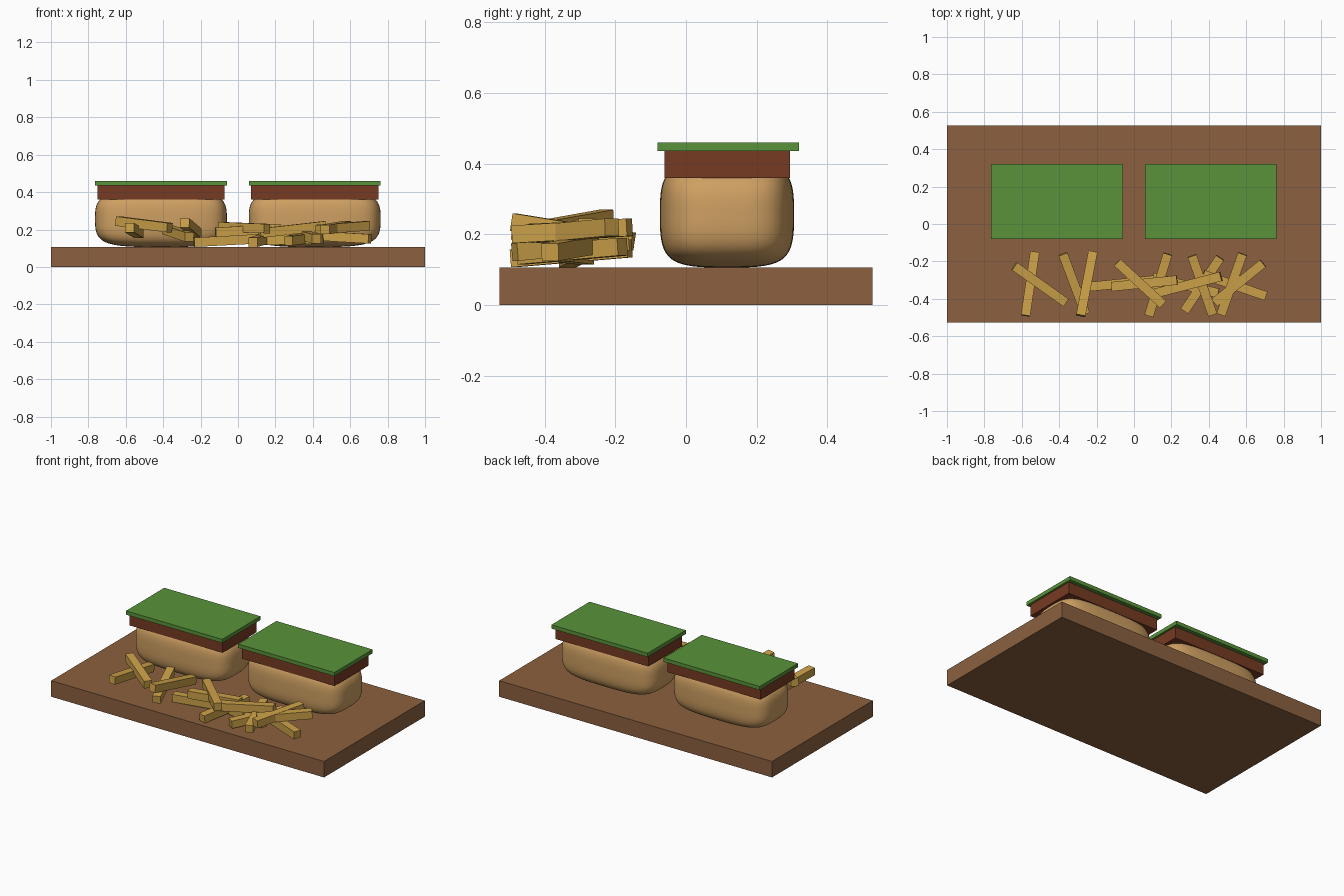
import bpy, bmesh
from mathutils import Vector

cube = bpy.data.objects.get("Cube")
if cube:
    bpy.data.objects.remove(cube, do_unlink=True)


def material(name, r, g, b):
    m = bpy.data.materials.new(name)
    m.use_nodes = True
    m.diffuse_color = (r, g, b, 1)
    m.node_tree.nodes["Principled BSDF"].inputs["Base Color"].default_value = (r, g, b, 1)
    return m


wood = material("wood brown", 0.26, 0.118, 0.05)
bread = material("bread tan", 0.62, 0.35, 0.122)
meat = material("meat brown", 0.18, 0.043, 0.016)
leaf = material("lettuce green", 0.1, 0.29, 0.042)
potato = material("potato yellow", 0.6, 0.355, 0.066)


def box(name, centre, size, mat, cuts=0):
    bm = bmesh.new()
    bmesh.ops.create_cube(bm, size=1)
    if cuts:
        bmesh.ops.subdivide_edges(bm, edges=bm.edges[:], cuts=cuts, use_grid_fill=True)
    bmesh.ops.scale(bm, vec=size, verts=bm.verts)
    mesh = bpy.data.meshes.new(name)
    bm.to_mesh(mesh)
    bm.free()
    mesh.materials.append(mat)
    ob = bpy.data.objects.new(name, mesh)
    ob.location = centre
    bpy.context.collection.objects.link(ob)
    return ob


# Serving board
box("board", (0, 0, 0.053), (2, 1.055, 0.106), wood)

# Two sandwiches: soft rounded bun, patty slab and lettuce sheet
for side, x in (("right", -0.412), ("left", 0.41)):
    bun = box(side + "_bun", (x, 0.116, 0.256), (0.705, 0.38, 0.3), bread, cuts=1)
    bun.modifiers.new("rounding", "SUBSURF").levels = 4
    bun.modifiers["rounding"].render_levels = 4
    bun.data.polygons.foreach_set("use_smooth", [True] * len(bun.data.polygons))
    box(side + "_patty", (x, 0.117, 0.398), (0.68, 0.355, 0.076), meat)
    box(side + "_lettuce", (x, 0.12, 0.448), (0.705, 0.4, 0.025), leaf)


# Scattered fries, each a square stick between two end points
def fry(number, start, end):
    a, b = Vector(start), Vector(end)
    ob = box(f"fry_{number}", (a + b) / 2, ((b - a).length, 0.05, 0.05), potato)
    ob.rotation_mode = "QUATERNION"
    ob.rotation_quaternion = (b - a).to_track_quat("X", "Z")


fries = [
    ((-.58, -.49, .21), (-.53, -.15, .18)),
    ((-.64, -.225, .245), (-.365, -.42, .21)),
    ((-.38, -.16, .2), (-.26, -.48, .16)),
    ((-.285, -.49, .235), (-.22, -.15, .18)),
    ((-.235, -.335, .132), (.11, -.3, .15)),
    ((-.12, -.335, .185), (.23, -.3, .205)),
    ((-.09, -.205, .215), (.155, -.43, .205)),
    ((.08, -.49, .132), (.18, -.16, .16)),
    ((.1, -.285, .14), (.45, -.37, .15)),
    ((.115, -.37, .18), (.465, -.28, .22)),
    ((.27, -.465, .14), (.46, -.18, .165)),
    ((.31, -.17, .18), (.42, -.485, .15)),
    ((.465, -.485, .2), (.58, -.16, .22)),
    ((.43, -.42, .2), (.69, -.21, .22)),
    ((.37, -.27, .17), (.705, -.385, .15)),
]
for i, (start, end) in enumerate(fries, 1):
    fry(i, start, end)
